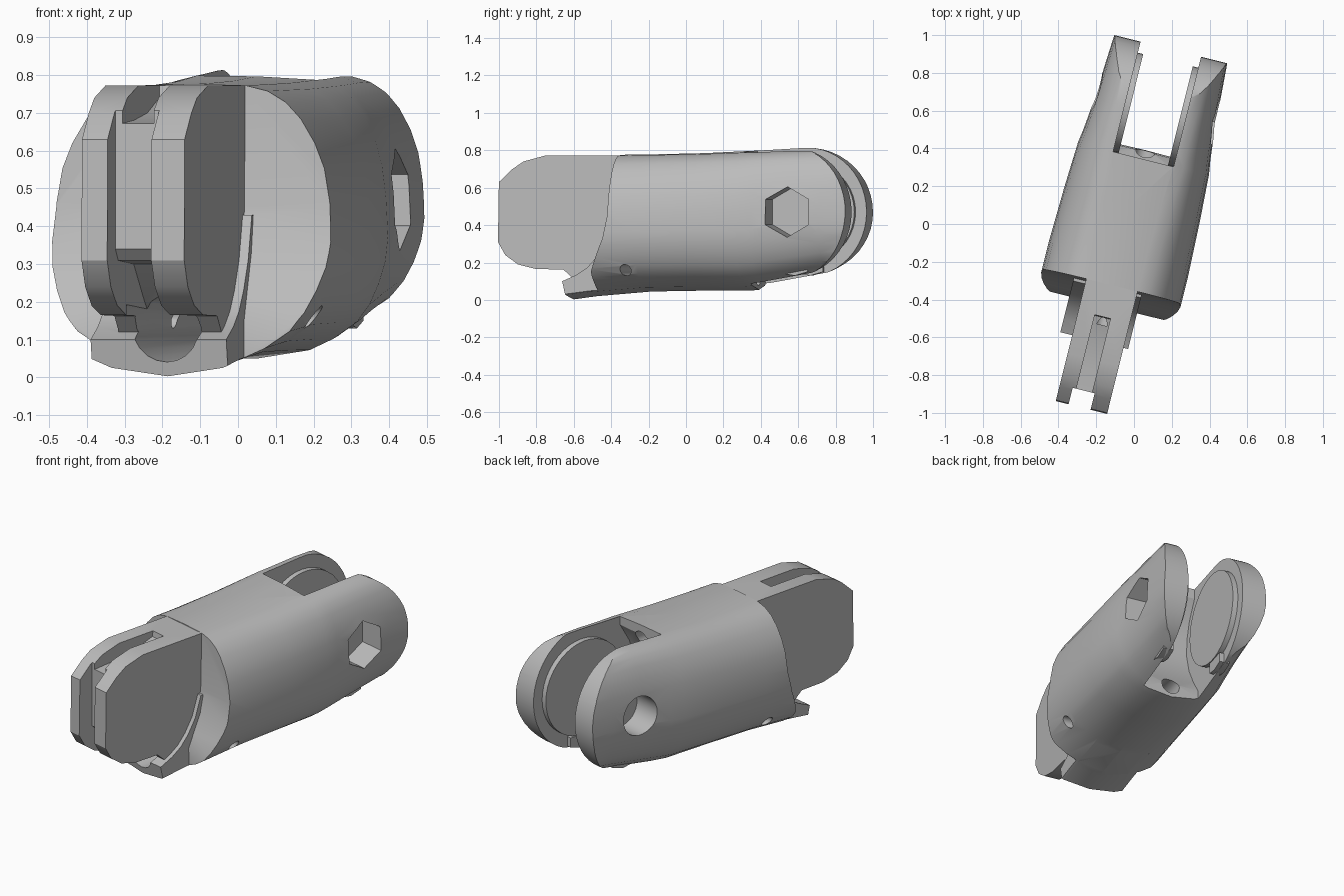
import bpy, bmesh, math
from mathutils import Matrix

cube = bpy.data.objects.get("Cube")
if cube:
    bpy.data.objects.remove(cube)

grey = bpy.data.materials.new("plain_grey")
grey.use_nodes = True
colour = (0.5, 0.5, 0.5, 1)
grey.diffuse_color = colour
grey.node_tree.nodes["Principled BSDF"].inputs["Base Color"].default_value = colour

# Everything is built along its own length, then turned into place
PLACE = Matrix.Rotation(math.radians(-14), 4, 'Z') @ Matrix.Translation((-0.035, 0, 0))
PIVOT = (0.615, 0.47)


def finish(name, bm):
    bmesh.ops.recalc_face_normals(bm, faces=bm.faces)
    mesh = bpy.data.meshes.new(name)
    bm.to_mesh(mesh)
    bm.free()
    mesh.materials.append(grey)
    ob = bpy.data.objects.new(name, mesh)
    bpy.context.collection.objects.link(ob)
    return ob


def loft(name, rings):
    bm = bmesh.new()
    rows = [[bm.verts.new(p) for p in ring] for ring in rings]
    for a, b in zip(rows, rows[1:]):
        for i in range(len(a)):
            j = (i + 1) % len(a)
            bm.faces.new((a[i], a[j], b[j], b[i]))
    bm.faces.new(rows[0])
    bm.faces.new(rows[-1])
    return finish(name, bm)


def prism(name, profile, x0, x1):
    """Side profile (y, z) extruded across the width."""
    return loft(name, [[(x, y, z) for y, z in profile] for x in (x0, x1)])


def disc(centre, radius, sides):
    return [(centre[0] + radius * math.sin(2 * math.pi * i / sides),
             centre[1] + radius * math.cos(2 * math.pi * i / sides)) for i in range(sides)]


def bore(name, y0, y1, z, r0, r1):
    """Tapered round tunnel along the length."""
    return loft(name, [[(r * math.cos(a), y, z + r * math.sin(a))
                        for a in [2 * math.pi * i / 20 for i in range(20)]]
                       for y, r in ((y0, r0), (y1, r1))])


def combine(ob, other, operation):
    mod = ob.modifiers.new("combine", 'BOOLEAN')
    mod.operation = operation
    mod.solver = 'EXACT'
    mod.object = other
    bpy.context.view_layer.objects.active = ob
    bpy.ops.object.modifier_apply(modifier=mod.name)
    bpy.data.objects.remove(other)


# Rounded outer hull: one half section, mirrored and lofted over stations
half = [(0, 1), (.37, .995), (.53, .975), (.66, .935), (.77, .875), (.87, .79), (.94, .7),
        (.98, .58), (1, .44), (.98, .35), (.93, .27), (.86, .195), (.76, .13), (.58, .07),
        (.4, .03), (0, 0)]
# length position, bottom, top, half width, upper squareness (1 is round)
stations = [(-.8, 0, .775, .38, 1), (-.65, 0, .775, .38, 1), (-.5, .02, .775, .38, 1),
            (-.2, .045, .778, .38, 1), (.1, .05, .785, .37, .9), (.35, .05, .797, .357, .78),
            (.43, .058, .8, .345, .74), (.6, .085, .808, .328, .68), (.8, .12, .81, .317, .68),
            (1, .13, .81, .305, .68)]


def ring(y, bottom, top, width, square):
    side = [(width * (x ** square if t > .44 else x), t) for x, t in half]
    both = side + [(-x, t) for x, t in reversed(side[1:-1])]
    roll = .05 * (1 - square) / .32
    return [(x, y, bottom + t * (top - bottom - roll * x)) for x, t in both]


def hull(name):
    return loft(name, [ring(*s) for s in stations])


# Main body with rounded rear end
arc = [(PIVOT[0] + .33 * math.cos(a), PIVOT[1] + .345 * math.sin(a))
       for a in [math.radians(90 - 7.5 * i) for i in range(24)]]
body_side = [(-.34, .9), (.5, .9)] + arc + [(.64, .1), (.3, -.1), (-.45, -.1), (-.455, .15),
                                            (-.42, .23), (-.375, .33), (-.35, .45)]
body = hull("finger_segment")
combine(body, prism("body_side", body_side, -1, 1), 'INTERSECT')

# Curved lip under the front tongue
lip = hull("lip")
lip_side = [(-.25, .43), (-.37, .43), (-.41, .31), (-.46, .23), (-.51, .175), (-.57, .135),
            (-.65, .1), (-.605, -.1), (-.25, -.1)]
combine(lip, prism("lip_side", lip_side, -.205, .165), 'INTERSECT')
combine(body, lip, 'UNION')

# Front tongue
tongue_side = [(-.2, .772), (-.75, .772), (-.87, .74), (-.93, .7), (-1.005, .63), (-1.01, .31),
               (-.97, .24), (-.9, .19), (-.8, .165), (-.65, .163), (-.58, .1), (-.2, .1)]
combine(body, prism("tongue", tongue_side, -.14, .14), 'UNION')

# Cord groove: wide notch round the tongue end, narrow slot along its top
notch = [(-.92, .9), (-.92, .34), (-.89, .31), (-.72, .3), (-.6, .2), (-.5, .13), (-1.1, .13),
         (-1.1, .9)]
combine(body, prism("notch", notch, -.07, .05), 'DIFFERENCE')
slot = [(-.5, .9), (-.52, .74), (-.65, .7), (-.8, .68), (-.96, .67), (-.96, .9)]
combine(body, prism("slot", slot, -.05, .035), 'DIFFERENCE')

# Rear gap between the two prongs, with a concave wall
gap = [(.345, .9), (.345, .74), (.28, .63), (.25, .53), (.245, .43), (.275, .32), (.33, .22),
       (.385, .14), (.41, -.1), (1.1, -.1), (1.1, .9)]
combine(body, prism("gap", gap, -.165, .165), 'DIFFERENCE')

# Cord tunnels, side pin hole, hexagonal and round pockets
combine(body, bore("upper_tunnel", -.56, .5, .7, .04, .06), 'DIFFERENCE')
combine(body, bore("lower_tunnel", -.8, .6, .13, .095, .045), 'DIFFERENCE')
combine(body, prism("pin_hole", disc((-.265, .16), .03, 14), -.6, .6), 'DIFFERENCE')
combine(body, prism("hex_pocket", disc((.628, .47), .135, 6), .1, .6), 'DIFFERENCE')
combine(body, prism("round_pocket", disc((.63, .47), .11, 32), -.6, -.1), 'DIFFERENCE')

# Round bosses on the inner prong faces, with a small stop block below each
stop = [(.58, .14), (.64, .13), (.71, .15), (.71, .205), (.58, .2)]
parts = [body]
for side, label in ((-1, "right"), (1, "left")):
    parts.append(prism(label + "_boss", disc(PIVOT, .27, 40), side * .135, side * .172))
    parts.append(prism(label + "_stop", stop, side * .14, side * .2))

for ob in parts:
    ob.data.transform(PLACE)
    bpy.ops.object.select_all(action='DESELECT')
    ob.select_set(True)
    bpy.context.view_layer.objects.active = ob
    bpy.ops.object.shade_smooth_by_angle(angle=math.radians(30))
